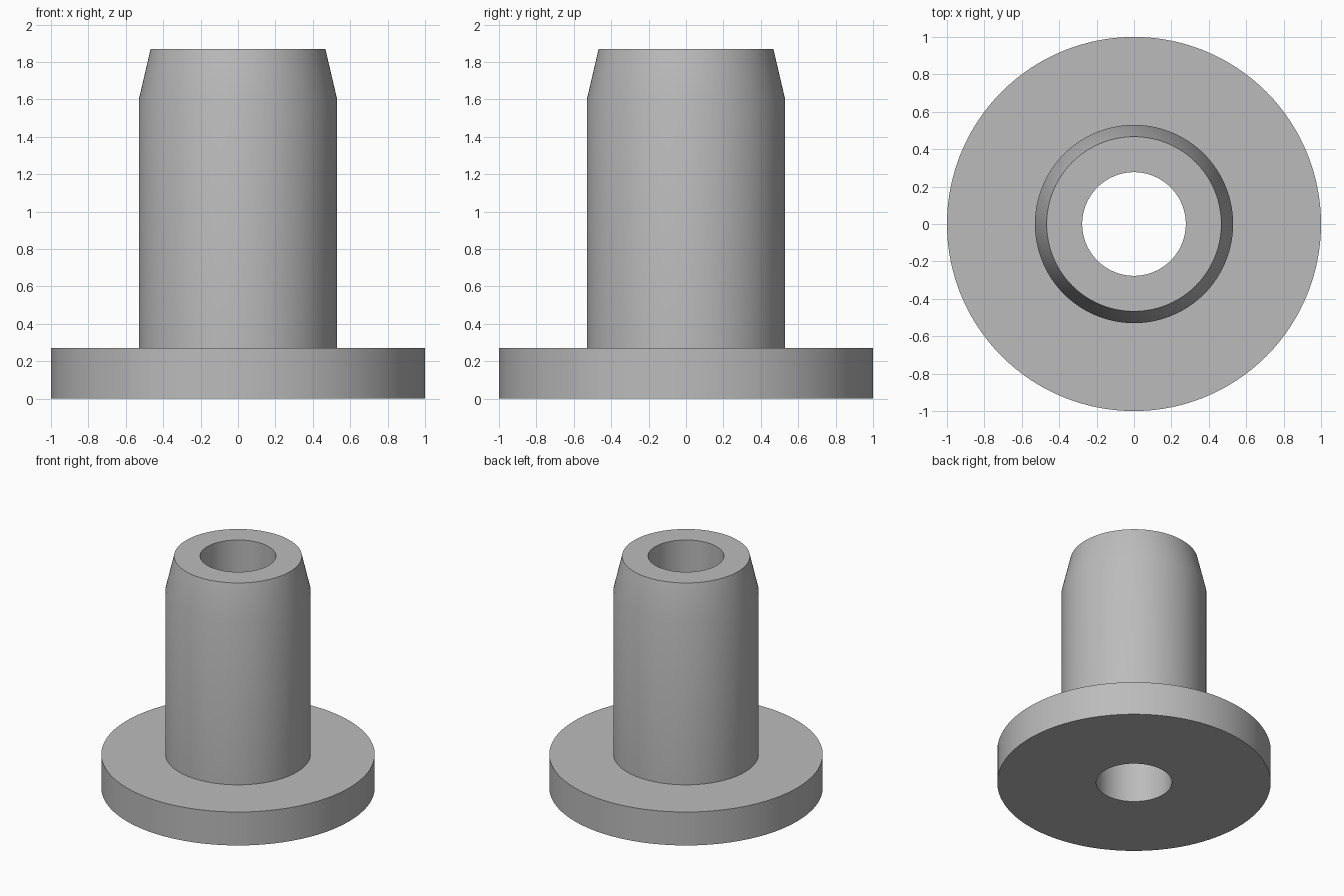
import bpy
import bmesh
import math

cube = bpy.data.objects.get("Cube")
if cube:
    bpy.data.objects.remove(cube, do_unlink=True)

SEGMENTS = 128
FLANGE_R, SLEEVE_R, TIP_R, BORE_R = 1.0, 0.53, 0.467, 0.277
FLANGE_TOP, TAPER_START, TOP = 0.27, 1.60, 1.87

# Plain grey material
grey = bpy.data.materials.new("plain_grey")
grey.use_nodes = True
colour = (0.5, 0.5, 0.5, 1.0)
grey.diffuse_color = colour
grey.node_tree.nodes["Principled BSDF"].inputs["Base Color"].default_value = colour


def lathe(name, profile, material):
    """Revolve a closed (radius, height) profile around z."""
    bm = bmesh.new()
    rings = []
    for i in range(SEGMENTS):
        a = math.tau * i / SEGMENTS
        rings.append([bm.verts.new((r * math.cos(a), r * math.sin(a), z))
                      for r, z in profile])
    count = len(profile)
    for i, ring in enumerate(rings):
        after = rings[(i + 1) % SEGMENTS]
        for j in range(count):
            k = (j + 1) % count
            bm.faces.new((ring[j], after[j], after[k], ring[k]))
    bmesh.ops.recalc_face_normals(bm, faces=bm.faces)
    mesh = bpy.data.meshes.new(name)
    bm.to_mesh(mesh)
    bm.free()
    mesh.materials.append(material)
    obj = bpy.data.objects.new(name, mesh)
    bpy.context.collection.objects.link(obj)
    bpy.ops.object.select_all(action="DESELECT")
    obj.select_set(True)
    bpy.context.view_layer.objects.active = obj
    bpy.ops.object.shade_smooth_by_angle(angle=math.radians(30))
    return obj


# Flanged sleeve with a tapered tip and a through bore
lathe("flanged_bushing", [
    (BORE_R, 0),
    (FLANGE_R, 0),
    (FLANGE_R, FLANGE_TOP),
    (SLEEVE_R, FLANGE_TOP),
    (SLEEVE_R, TAPER_START),
    (TIP_R, TOP),
    (BORE_R, TOP),
], grey)
